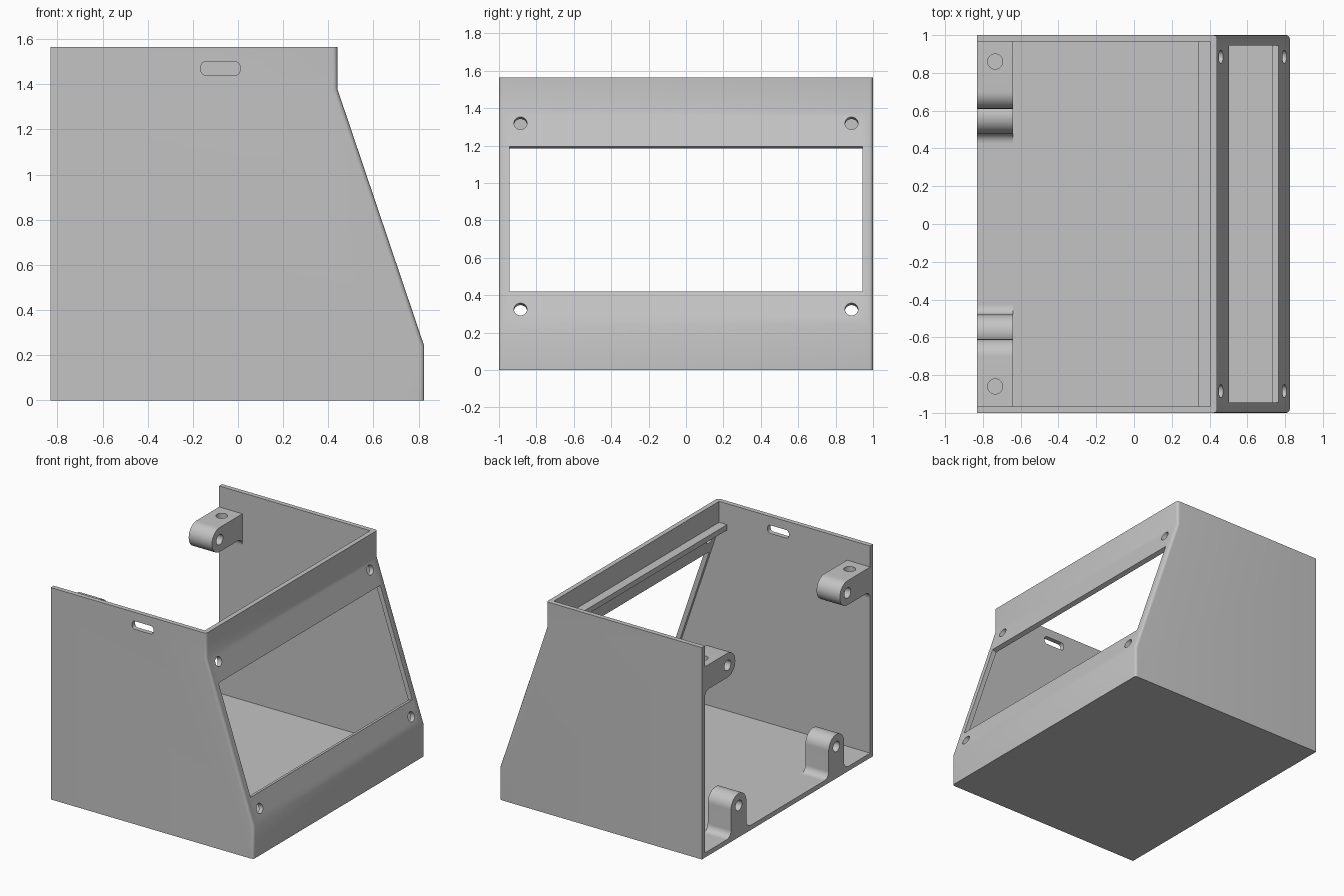
import bpy, bmesh, math
from mathutils import Vector, Matrix

cube = bpy.data.objects.get("Cube")
if cube:
    bpy.data.objects.remove(cube, do_unlink=True)

# Single plastic colour
plastic = bpy.data.materials.new("grey_plastic")
plastic.use_nodes = True
colour = (0.55, 0.55, 0.55, 1)
plastic.diffuse_color = colour
plastic.node_tree.nodes["Principled BSDF"].inputs["Base Color"].default_value = colour

WALL = 0.035
BACK, LUG_FRONT = -0.83, -0.64
LOW, HIGH = Vector((0.825, 0, 0.24)), Vector((0.44, 0, 1.38))   # sloped panel ends
TILT = math.atan2(LOW.x - HIGH.x, HIGH.z - LOW.z)


def to_object(name, bm):
    bmesh.ops.recalc_face_normals(bm, faces=bm.faces)
    mesh = bpy.data.meshes.new(name)
    bm.to_mesh(mesh)
    bm.free()
    mesh.materials.append(plastic)
    obj = bpy.data.objects.new(name, mesh)
    bpy.context.collection.objects.link(obj)
    return obj


def prism(points, depth):
    """Extrude a 3D outline along a vector."""
    bm = bmesh.new()
    face = bm.faces.new([bm.verts.new(p) for p in points])
    moved = bmesh.ops.extrude_face_region(bm, geom=[face])["geom"]
    verts = [v for v in moved if isinstance(v, bmesh.types.BMVert)]
    bmesh.ops.translate(bm, verts=verts, vec=depth)
    return bm


def box(name, centre, size, tilt=0):
    bm = bmesh.new()
    bmesh.ops.create_cube(bm, size=1, matrix=Matrix.Translation(centre)
                          @ Matrix.Rotation(-tilt, 4, 'Y') @ Matrix.Diagonal((*size, 1)))
    return to_object(name, bm)


def rod(name, centre, radius, length, axis):
    bm = bmesh.new()
    turn = Vector(axis).to_track_quat('Z', 'Y').to_matrix().to_4x4()
    bmesh.ops.create_cone(bm, cap_ends=True, segments=32, radius1=radius, radius2=radius,
                          depth=length, matrix=Matrix.Translation(centre) @ turn)
    return to_object(name, bm)


def cut(obj, cutter):
    mod = obj.modifiers.new("cut", 'BOOLEAN')
    mod.operation, mod.solver, mod.object = 'DIFFERENCE', 'EXACT', cutter
    bpy.context.view_layer.objects.active = obj
    bpy.ops.object.modifier_apply(modifier=mod.name)
    bpy.data.objects.remove(cutter, do_unlink=True)


def smooth(obj):
    bpy.ops.object.select_all(action='DESELECT')
    obj.select_set(True)
    bpy.context.view_layer.objects.active = obj
    bpy.ops.object.shade_smooth_by_angle(angle=math.radians(30))


def arc(u, v, r, start, end, steps=10):
    angles = [math.radians(start + (end - start) * i / steps) for i in range(steps + 1)]
    return [(u + r * math.cos(a), v + r * math.sin(a)) for a in angles]


def on_panel(z):
    return LOW.lerp(HIGH, (z - LOW.z) / (HIGH.z - LOW.z))


# Case: outer profile with softened panel edges
outline = [(BACK, 0), (LOW.x, 0), (LOW.x, LOW.z), (HIGH.x, HIGH.z), (HIGH.x, 1.565), (BACK, 1.565)]
bm = prism([(x, -1, z) for x, z in outline], (0, 2, 0))
rims = []
for e in bm.edges:
    mid = (e.verts[0].co + e.verts[1].co) / 2
    if mid.x > 0.43 and abs(mid.y) > 0.99:
        rims.append(e)
bmesh.ops.bevel(bm, geom=rims, offset=0.02, segments=4, profile=0.5, affect='EDGES')
case = to_object("case", bm)

# Hollow inside, open at the top and the back
hollow = [(-1, WALL), (LOW.x - WALL, WALL), (LOW.x - WALL, LOW.z - 0.005),
          (HIGH.x - WALL, HIGH.z - 0.005), (HIGH.x - WALL, 2), (-1, 2)]
inner = 1 - WALL
cut(case, to_object("hollow", prism([(x, -inner, z) for x, z in hollow], (0, 2 * inner, 0))))

# Display opening and screw holes square to the sloped panel
bottom, top = on_panel(0.42), on_panel(1.195)
cut(case, box("opening", (bottom + top) / 2, (0.2, 1.888, (top - bottom).length), TILT))
normal = (math.cos(TILT), 0, math.sin(TILT))
for z in (0.325, 1.32):
    for side in (-1, 1):
        spot = on_panel(z) + Vector((0, side * 0.885, 0))
        cut(case, rod("screw_hole", spot, 0.035, 0.12, normal))

# Rounded slot in one side wall only
slot = []
for sx, sz, start in ((1, 1, 0), (-1, 1, 90), (-1, -1, 180), (1, -1, 270)):
    slot += arc(-0.078 + sx * 0.064, 1.47 + sz * 0.007, 0.023, start, start + 90, 6)
cut(case, to_object("slot", prism([(x, -1.1, z) for x, z in slot], (0, 0.2, 0))))
smooth(case)

# Ledge inside the upper front wall
box("lid_ledge", (0.38, 0, 1.39), (0.08, 1.95, 0.04))

# Lugs: u runs away from the supporting wall, v across it
R, FILLET = 0.09, 0.05


def lug_profile(height, both):
    pts = [(-0.01, -R - FILLET)] + arc(FILLET, -R - FILLET, FILLET, 180, 90, 8)
    pts += arc(height, 0, R, -90, 90, 20)
    if both:
        pts += arc(FILLET, R + FILLET, FILLET, 270, 180, 8) + [(-0.01, R + FILLET)]
    else:
        pts += [(-0.01, R)]
    return pts


LENGTH = (LUG_FRONT - BACK, 0, 0)
MIDDLE = (BACK + LUG_FRONT) / 2
for side, word in ((1, "left"), (-1, "right")):
    # Post standing on the floor
    pts = [(BACK, side * 0.57 + v, WALL + u) for u, v in lug_profile(0.2, True)]
    post = to_object("floor_lug_" + word, prism(pts, LENGTH))
    cut(post, rod("bore", (MIDDLE, side * 0.57, 0.235), 0.038, 0.4, (1, 0, 0)))
    smooth(post)

    # Arm reaching in from the side wall, with a second, upright bore
    pts = [(BACK, side * (inner - u), 1.32 + v) for u, v in lug_profile(0.265, False)]
    arm = to_object("wall_lug_" + word, prism(pts, LENGTH))
    cut(arm, rod("bore", (MIDDLE, side * 0.7, 1.32), 0.038, 0.4, (1, 0, 0)))
    cut(arm, rod("upright_bore", (MIDDLE, side * 0.86, 1.32), 0.04, 0.4, (0, 0, 1)))
    smooth(arm)
